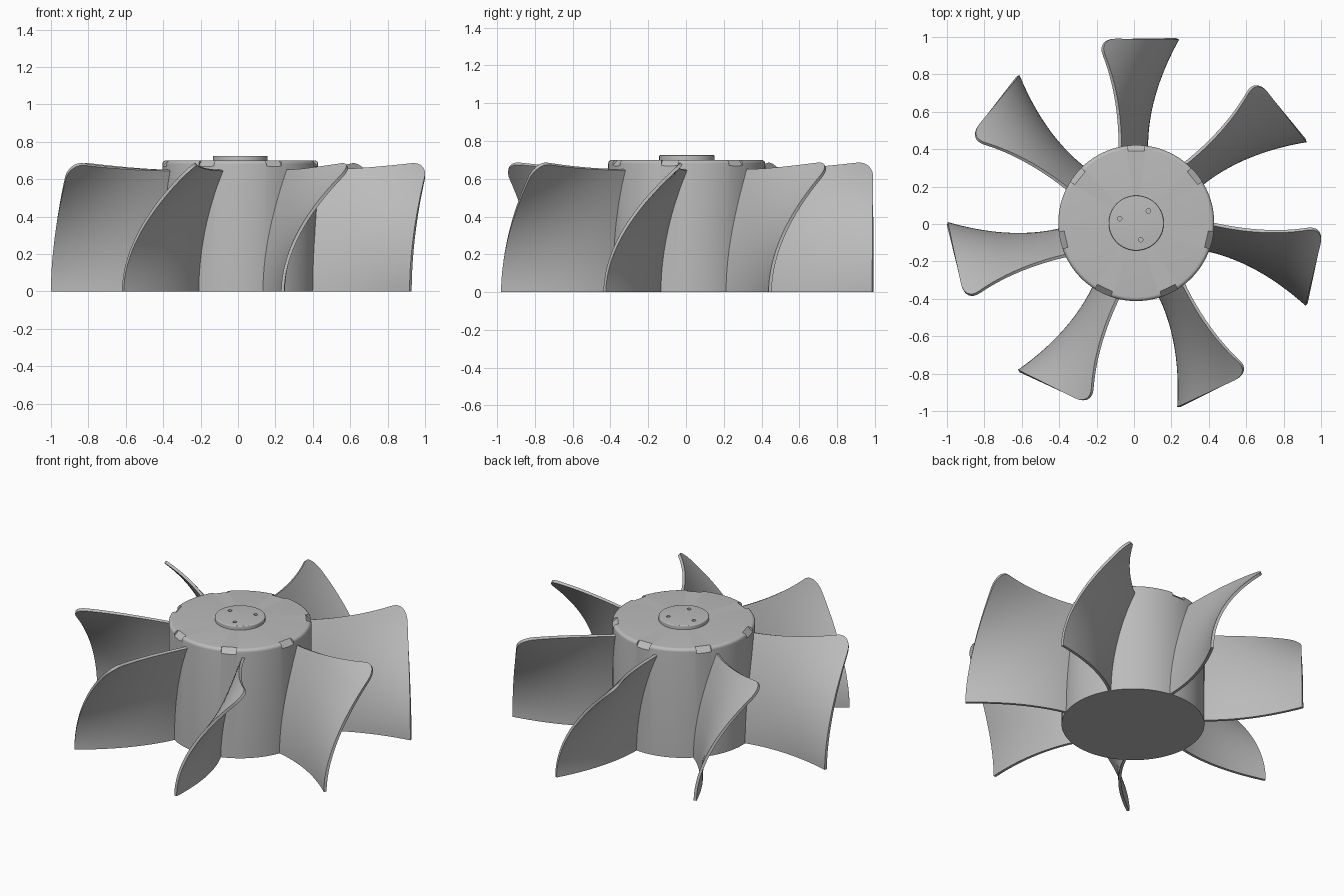
import bpy, bmesh, math
from mathutils import Matrix, Vector

if "Cube" in bpy.data.objects:
    bpy.data.objects.remove(bpy.data.objects["Cube"], do_unlink=True)

CENTRE = Vector((0.012, 0.005, 0))
BLADES = 7
STEP = math.tau / BLADES
HUB_R, HUB_H = 0.417, 0.70
TIP = 0.985

grey = bpy.data.materials.new("plain grey")
grey.use_nodes = True
grey.diffuse_color = (0.5, 0.5, 0.5, 1)
grey.node_tree.nodes["Principled BSDF"].inputs["Base Color"].default_value = (0.5, 0.5, 0.5, 1)


def add_object(name, mesh):
    ob = bpy.data.objects.new(name, mesh)
    ob.location = CENTRE
    bpy.context.collection.objects.link(ob)
    return ob


def make_mesh(name, bm):
    bmesh.ops.recalc_face_normals(bm, faces=bm.faces[:])
    mesh = bpy.data.meshes.new(name)
    bm.to_mesh(mesh)
    bm.free()
    mesh.materials.append(grey)
    return mesh


def activate(ob):
    bpy.ops.object.select_all(action="DESELECT")
    ob.select_set(True)
    bpy.context.view_layer.objects.active = ob


def smooth(ob, degrees=35):
    activate(ob)
    bpy.ops.object.shade_smooth_by_angle(angle=math.radians(degrees))


def disc(name, radius, bottom, top, fillet, segments):
    """Solid cylinder with a rounded top rim, made by spinning a profile."""
    profile = [(0, bottom), (radius, bottom)]
    for i in range(7):
        a = math.pi / 2 * i / 6
        profile.append((radius - fillet + fillet * math.cos(a),
                        top - fillet + fillet * math.sin(a)))
    profile.append((0, top))
    bm = bmesh.new()
    verts = [bm.verts.new((r, 0, z)) for r, z in profile]
    edges = [bm.edges.new(pair) for pair in zip(verts, verts[1:])]
    bmesh.ops.spin(bm, geom=verts + edges, cent=(0, 0, 0), axis=(0, 0, 1),
                   angle=math.tau, steps=segments, use_duplicate=False)
    bmesh.ops.remove_doubles(bm, verts=bm.verts[:], dist=1e-5)
    return add_object(name, make_mesh(name, bm))


def cut(target, bm):
    """Subtract the cutter geometry and discard it."""
    cutter = add_object("cutter", make_mesh("cutter", bm))
    cutter.hide_render = True
    mod = target.modifiers.new("cut", "BOOLEAN")
    mod.operation, mod.solver, mod.object = "DIFFERENCE", "EXACT", cutter
    activate(target)
    bpy.ops.object.modifier_apply(modifier=mod.name)
    bpy.data.objects.remove(cutter, do_unlink=True)


# Hub with a sloped notch in the rim above each blade
hub = disc("hub", HUB_R, 0, HUB_H, 0.02, 84)
bm = bmesh.new()
for k in range(BLADES):
    place = (Matrix.Rotation(k * STEP, 4, "Z")
             @ Matrix.Translation((0, 0.385, HUB_H))
             @ Matrix.Rotation(-math.pi / 4, 4, "X")
             @ Matrix.Translation((0, 0.02, 0.05))
             @ Matrix.Diagonal((0.09, 0.14, 0.10, 1)))
    bmesh.ops.create_cube(bm, size=1, matrix=place)
cut(hub, bm)
smooth(hub)

# Raised centre cap with three small blind holes
cap = disc("centre_cap", 0.147, 0.69, 0.725, 0.006, 64)
bm = bmesh.new()
for k in range(3):
    a = math.radians(45 + 120 * k)
    bmesh.ops.create_cone(bm, cap_ends=True, segments=20, radius1=0.012, radius2=0.012, depth=0.04,
                          matrix=Matrix.Translation((0.092 * math.cos(a), 0.092 * math.sin(a), 0.726)))
cut(cap, bm)
smooth(cap)


# Blade: a curved sheet that widens towards the tip and leans over as it rises
def top_edge(y):
    s = max(0, (y - HUB_R) / (TIP - HUB_R))
    z = 0.648 + 0.042 * s ** 1.7
    r = 0.085
    if y > TIP - r:
        d = (y - TIP + r) / r
        z -= r * (1 - math.sqrt(max(0, 1 - d * d)))
    return z


def sheet_point(y, z):
    s = max(0, (y - HUB_R) / (TIP - HUB_R)) ** 1.9
    low, high = 0.055 + 0.167 * s, -0.10 - 0.10 * s
    return (low + (high - low) * (z / 0.68) ** 1.9, y, z)


ROWS = 24
stations = [0.37 + (TIP - 0.085 - 0.37) * i / 16 for i in range(17)]
stations += [TIP - 0.085 + 0.085 * math.sin(math.pi / 2 * i / 8) for i in range(1, 9)]
bm = bmesh.new()
grid = [[bm.verts.new(sheet_point(y, top_edge(y) * j / ROWS)) for j in range(ROWS + 1)]
        for y in stations]
for left, right in zip(grid, grid[1:]):
    for j in range(ROWS):
        bm.faces.new((left[j], right[j], right[j + 1], left[j + 1]))
blade = add_object("blade_1", make_mesh("blade", bm))
solid = blade.modifiers.new("thickness", "SOLIDIFY")
solid.thickness, solid.offset = 0.017, 0
activate(blade)
bpy.ops.object.modifier_apply(modifier=solid.name)

# Trim the foot of the blade flat on the ground
for v in blade.data.vertices:
    v.co.z = max(0, v.co.z)
smooth(blade, 40)

# Repeat the blade around the hub
for k in range(1, BLADES):
    add_object(f"blade_{k + 1}", blade.data).rotation_euler.z = k * STEP
